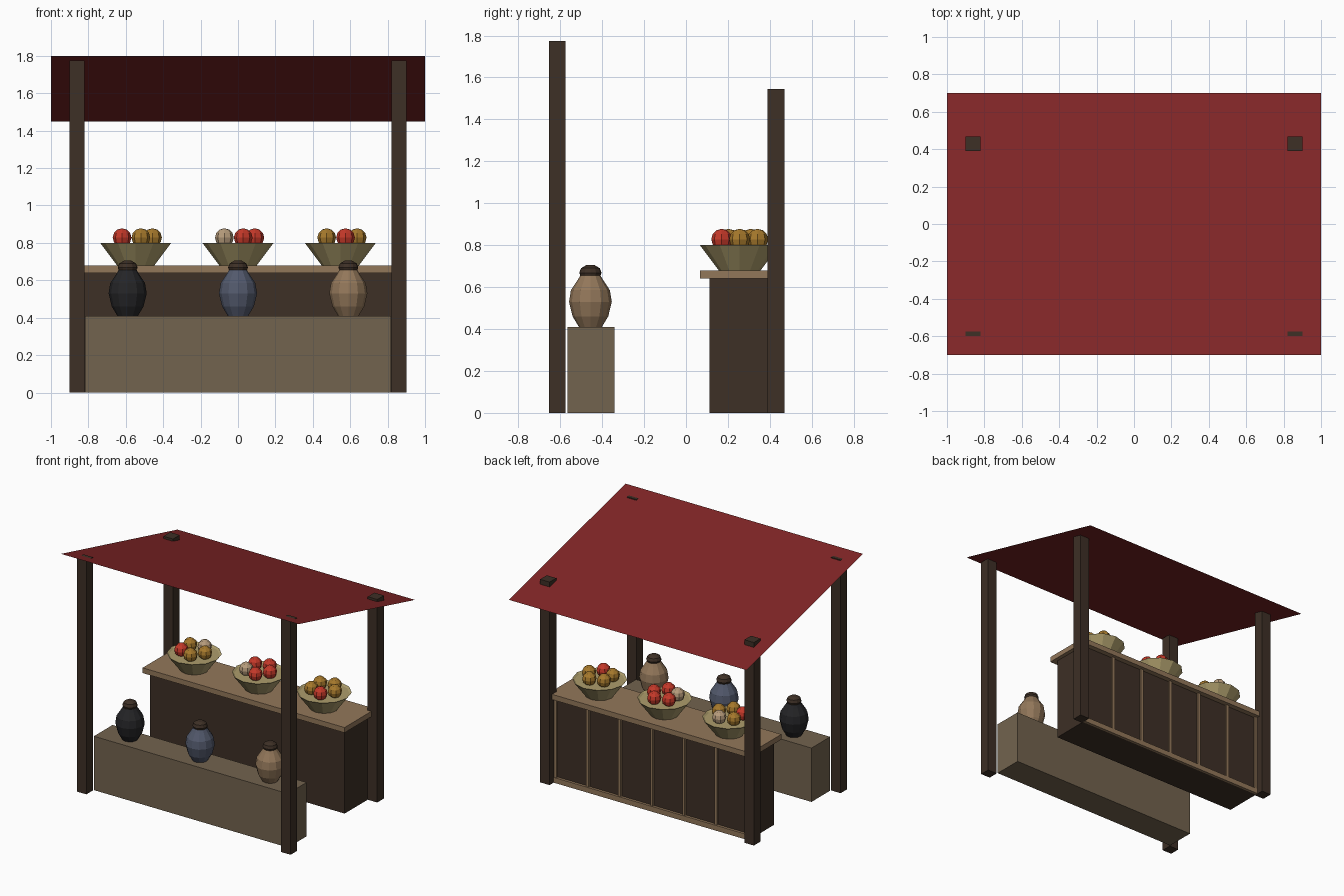
import bpy, bmesh, math

if "Cube" in bpy.data.objects:
    bpy.data.objects.remove(bpy.data.objects["Cube"])


def mat(name, r, g, b):
    m = bpy.data.materials.new(name)
    m.diffuse_color = (r, g, b, 1)
    m.use_nodes = True
    m.node_tree.nodes["Principled BSDF"].inputs["Base Color"].default_value = m.diffuse_color
    return m


RED_CLOTH = mat("red_cloth", 0.22, 0.019, 0.02)
DARK_WOOD = mat("dark_wood", 0.047, 0.029, 0.019)
BENCH_WOOD = mat("grey_brown_wood", 0.17, 0.125, 0.077)
LIGHT_WOOD = mat("light_wood", 0.29, 0.185, 0.102)
STRAW = mat("straw", 0.42, 0.34, 0.15)
RED = mat("red_fruit", 0.55, 0.04, 0.022)
GOLD = mat("gold_fruit", 0.38, 0.19, 0.025)
BEIGE = mat("beige_fruit", 0.47, 0.33, 0.20)
BLACK = mat("black_glaze", 0.018, 0.018, 0.02)
BLUE = mat("blue_glaze", 0.085, 0.10, 0.15)


def finish(name, bm, material):
    me = bpy.data.meshes.new(name)
    bm.to_mesh(me)
    bm.free()
    me.materials.append(material)
    ob = bpy.data.objects.new(name, me)
    bpy.context.collection.objects.link(ob)
    return ob


def box(name, x0, x1, y0, y1, z0, z1, material):
    bm = bmesh.new()
    bmesh.ops.create_cube(bm, size=1)
    for v in bm.verts:
        v.co = (x1 if v.co.x > 0 else x0,
                y1 if v.co.y > 0 else y0,
                z1 if v.co.z > 0 else z0)
    return finish(name, bm, material)


def lathe(name, x, y, profile, material, n=12):
    """Spin (radius, height) points around a vertical axis, capped at both ends."""
    bm = bmesh.new()
    rings = [[bm.verts.new((x + r * math.cos(2 * math.pi * i / n),
                            y + r * math.sin(2 * math.pi * i / n), z))
              for i in range(n)] for r, z in profile]
    for a, b in zip(rings, rings[1:]):
        for i in range(n):
            j = (i + 1) % n
            bm.faces.new((a[i], a[j], b[j], b[i]))
    bm.faces.new(rings[0][::-1])
    bm.faces.new(rings[-1])
    return finish(name, bm, material)


def ball(name, x, y, z, r, material):
    bm = bmesh.new()
    bmesh.ops.create_uvsphere(bm, u_segments=8, v_segments=6, radius=r)
    bmesh.ops.translate(bm, verts=bm.verts, vec=(x, y, z))
    return finish(name, bm, material)


# Sloping cloth roof: a single sheet, high at the front
bm = bmesh.new()
bm.faces.new([bm.verts.new(p) for p in
              ((-1, -0.7, 1.8), (1, -0.7, 1.8), (1, 0.7, 1.45), (-1, 0.7, 1.45))])
finish("roof_cloth", bm, RED_CLOTH)

# Four posts, whose tops poke through the roof
for side, x0 in (("left", -0.9), ("right", 0.82)):
    box("front_post_" + side, x0, x0 + 0.08, -0.653, -0.574, 0, 1.775, DARK_WOOD)
    box("rear_post_" + side, x0, x0 + 0.08, 0.389, 0.469, 0, 1.545, DARK_WOOD)

# Low display bench at the front
box("front_bench", -0.817, 0.817, -0.566, -0.342, 0, 0.41, BENCH_WOOD)

# Counter with overhanging top
box("counter_body", -0.82, 0.82, 0.112, 0.40, 0, 0.64, DARK_WOOD)
box("counter_top", -0.85, 0.85, 0.067, 0.44, 0.64, 0.68, LIGHT_WOOD)

# Trim on the back of the counter
box("back_bottom_rail", -0.82, 0.82, 0.40, 0.42, 0, 0.04, LIGHT_WOOD)
for i in range(7):
    x = (i - 3) * 0.27
    box("back_strip_%d" % i, x - 0.01, x + 0.01, 0.40, 0.415, 0.04, 0.64, LIGHT_WOOD)

# Bowls, each with a ring of five fruits
fruit_sets = ((GOLD, BEIGE, GOLD, RED, GOLD),
              (RED, RED, RED, BEIGE, RED),
              (GOLD, GOLD, GOLD, GOLD, RED))
for b, fruits in enumerate(fruit_sets):
    cx, cy = (b - 1) * 0.547, 0.256
    lathe("bowl_%d" % b, cx, cy,
          [(0.10, 0.68), (0.19, 0.80), (0.175, 0.79)], STRAW)
    for k, m in enumerate(fruits):
        a = math.radians(72 * k)
        ball("fruit_%d_%d" % (b, k), cx + 0.09 * math.cos(a),
             cy + 0.09 * math.sin(a), 0.828, 0.05, m)

# Jars with dark lids on the bench
jar = [(0.055, 0.41), (0.085, 0.46), (0.102, 0.53), (0.093, 0.585),
       (0.06, 0.635), (0.045, 0.66)]
lid = [(0.047, 0.652), (0.053, 0.668), (0.045, 0.69), (0.02, 0.705)]
for i, m in enumerate((BLACK, BLUE, LIGHT_WOOD)):
    x = (i - 1) * 0.59
    lathe("jar_%d" % i, x, -0.456, jar, m)
    lathe("jar_lid_%d" % i, x, -0.456, lid, DARK_WOOD)
